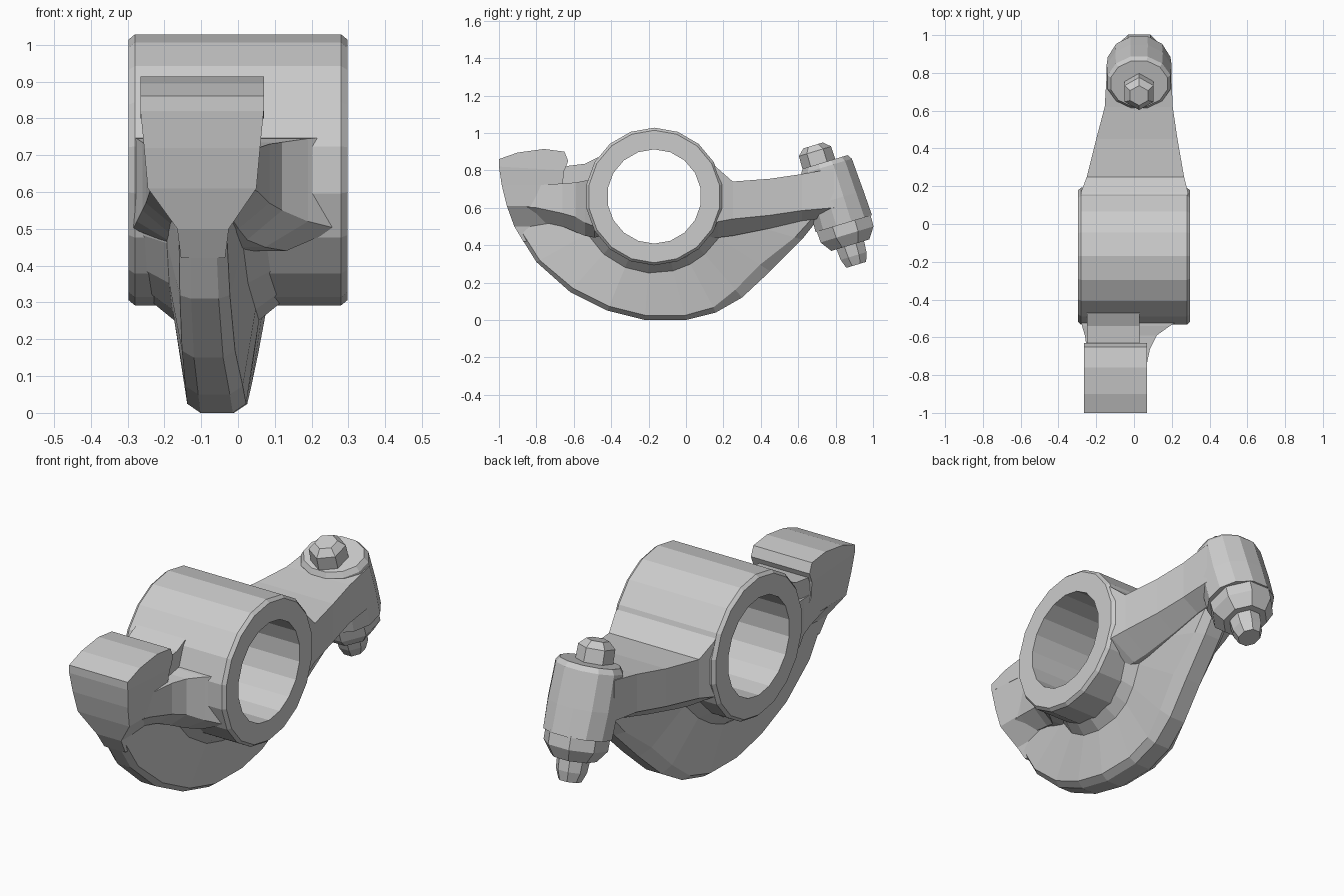
import bpy, bmesh, math
from mathutils import Vector

if "Cube" in bpy.data.objects:
    bpy.data.objects.remove(bpy.data.objects["Cube"])

steel = bpy.data.materials.new("cast steel grey")
steel.use_nodes = True
GREY = (0.6, 0.6, 0.6, 1)
steel.diffuse_color = GREY
steel.node_tree.nodes["Principled BSDF"].inputs["Base Color"].default_value = GREY


def loft(name, rings, loop=False):
    """Skin a row of equal-length point rings, capped unless looped."""
    bm = bmesh.new()
    rows = [[bm.verts.new(p) for p in ring] for ring in rings]
    n = len(rows[0])
    pairs = list(zip(rows, rows[1:])) + ([(rows[-1], rows[0])] if loop else [])
    for a, b in pairs:
        for i in range(n):
            j = (i + 1) % n
            bm.faces.new((a[i], a[j], b[j], b[i]))
    if not loop:
        bm.faces.new(rows[0])
        bm.faces.new(rows[-1])
    bmesh.ops.recalc_face_normals(bm, faces=bm.faces)
    mesh = bpy.data.meshes.new(name)
    bm.to_mesh(mesh)
    bm.free()
    mesh.materials.append(steel)
    obj = bpy.data.objects.new(name, mesh)
    bpy.context.collection.objects.link(obj)
    return obj


def disc(centre, u, v, ru, rv, sides, turn=0.0):
    angles = [math.tau * (i + turn) / sides for i in range(sides)]
    return [centre + u * ru * math.cos(a) + v * rv * math.sin(a) for a in angles]


X, Y, Z = Vector((1, 0, 0)), Vector((0, 1, 0)), Vector((0, 0, 1))
HUB = Vector((0, -0.17, 0.66))

# Pivot barrel with its bore and chamfered rims
rims = [(0.252, 0.297), (0.354, 0.297), (0.368, 0.28),
        (0.368, -0.28), (0.354, -0.297), (0.252, -0.297)]
loft("pivot_barrel", [disc(HUB + X * x, Y, Z, r, r, 18, 0.5) for r, x in rims], True)

# Curved web below the barrel: outer edge (y, z), mid x, half width, bevel depth
web_edge = [(-0.95, 0.62, -0.095, 0.06, 0.02), (-0.9, 0.47, -0.095, 0.065, 0.02),
            (-0.8, 0.31, -0.09, 0.068, 0.02), (-0.62, 0.15, -0.08, 0.072, 0.025),
            (-0.42, 0.05, -0.065, 0.078, 0.025), (-0.22, 0, -0.058, 0.08, 0.025),
            (0, 0, -0.055, 0.08, 0.025), (0.16, 0.04, -0.045, 0.08, 0.03),
            (0.3, 0.12, -0.025, 0.08, 0.055), (0.45, 0.26, 0, 0.08, 0.065),
            (0.62, 0.43, 0.02, 0.08, 0.04), (0.74, 0.58, 0.03, 0.08, 0.03)]


def web_section(y, z, mid, half, bevel):
    rim = Vector((0, y, z))
    out = (rim - HUB).normalized()
    spine = [(rim, half * 0.55), (rim - out * bevel, half),
             (HUB + out * 0.41, half + 0.035), (HUB + out * 0.365, 0.17),
             (HUB + out * 0.3, 0.18)]
    right = [p + X * (mid - w) for p, w in spine]
    left = [p + X * (mid + w) for p, w in spine]
    return right + left[::-1]


loft("web", [web_section(*e) for e in web_edge])


# Beams along y: section (y, right x, left x, top z, bottom z, keel z)
def beam(name, sections):
    rings = []
    for y, a, b, top, low, keel in sections:
        mid, quarter = (a + b) / 2, (b - a) / 4
        rings.append([(a, y, top), (b, y, top), (b, y, low),
                      (mid + quarter, y, keel), (mid - quarter, y, keel), (a, y, low)])
    loft(name, rings)


beam("rear_arm", [(0.11, -0.28, 0.285, 0.86, 0.5, 0.44),
                  (0.17, -0.28, 0.285, 0.81, 0.525, 0.44),
                  (0.25, -0.25, 0.265, 0.74, 0.54, 0.45),
                  (0.45, -0.2, 0.23, 0.755, 0.56, 0.49),
                  (0.62, -0.155, 0.205, 0.78, 0.585, 0.53),
                  (0.79, -0.145, 0.198, 0.81, 0.6, 0.55)])
beam("front_neck", [(-0.92, -0.235, 0.035, 0.7, 0.61, 0.56),
                    (-0.8, -0.24, 0.055, 0.72, 0.6, 0.53),
                    (-0.66, -0.25, 0.085, 0.73, 0.57, 0.5),
                    (-0.59, -0.26, 0.12, 0.735, 0.55, 0.47),
                    (-0.54, -0.275, 0.19, 0.745, 0.52, 0.45),
                    (-0.49, -0.285, 0.27, 0.75, 0.5, 0.44),
                    (-0.45, -0.285, 0.28, 0.75, 0.5, 0.45)])


# Rocker pad with a gently crowned top, and the ledge behind it
def plate(name, profile, right, left):
    loft(name, [[(x, y, z) for y, z in profile] for x in (right, left)])


plate("rocker_pad", [(-1, 0.82), (-1, 0.86), (-0.9, 0.895), (-0.76, 0.914),
                     (-0.65, 0.9), (-0.63, 0.85), (-0.65, 0.8)], -0.265, 0.07)
plate("pad_ledge", [(-0.68, 0.7), (-0.66, 0.82), (-0.54, 0.835),
                    (-0.47, 0.87), (-0.46, 0.7)], -0.25, 0.03)

# Column under the pad, narrowing into the web: (z, right, left, front, back)
column = [(0.82, -0.265, 0.07, -1, -0.65), (0.72, -0.255, 0.06, -0.985, -0.66),
          (0.61, -0.245, 0.05, -0.958, -0.6), (0.5, -0.165, -0.025, -0.918, -0.5),
          (0.42, -0.155, -0.035, -0.87, -0.5)]
loft("pad_column", [[(a, f, z), (b, f, z), (b, r, z), (a, r, z)]
                    for z, a, b, f, r in column])

# Tilted boss, lock nut and adjuster screw on one axis
AXIS = Vector((0, 0.29, -0.957))
ACROSS = Vector((0, 0.957, 0.29))
TOP = Vector((0.027, 0.745, 0.84))


def turned(name, steps, sides, shift=0.0, turn=0.5):
    """Steps are (distance down the axis, half width in x, half width across)."""
    loft(name, [disc(TOP + AXIS * t + ACROSS * shift, X, ACROSS, ru, rv, sides, turn)
                for t, ru, rv in steps])


turned("adjuster_boss", [(-0.005, 0.155, 0.13), (0.02, 0.173, 0.147),
                         (0.2, 0.178, 0.157), (0.34, 0.172, 0.163)], 12)
turned("lock_nut", [(0.33, 0.155, 0.163), (0.4, 0.155, 0.16), (0.46, 0.11, 0.115)], 8)
turned("adjuster_tip", [(0.44, 0.08, 0.085), (0.52, 0.075, 0.078), (0.57, 0.055, 0.06)], 8)
turned("adjuster_head", [(0.02, 0.09, 0.092), (-0.075, 0.088, 0.09),
                         (-0.108, 0.055, 0.055)], 6, -0.035)
